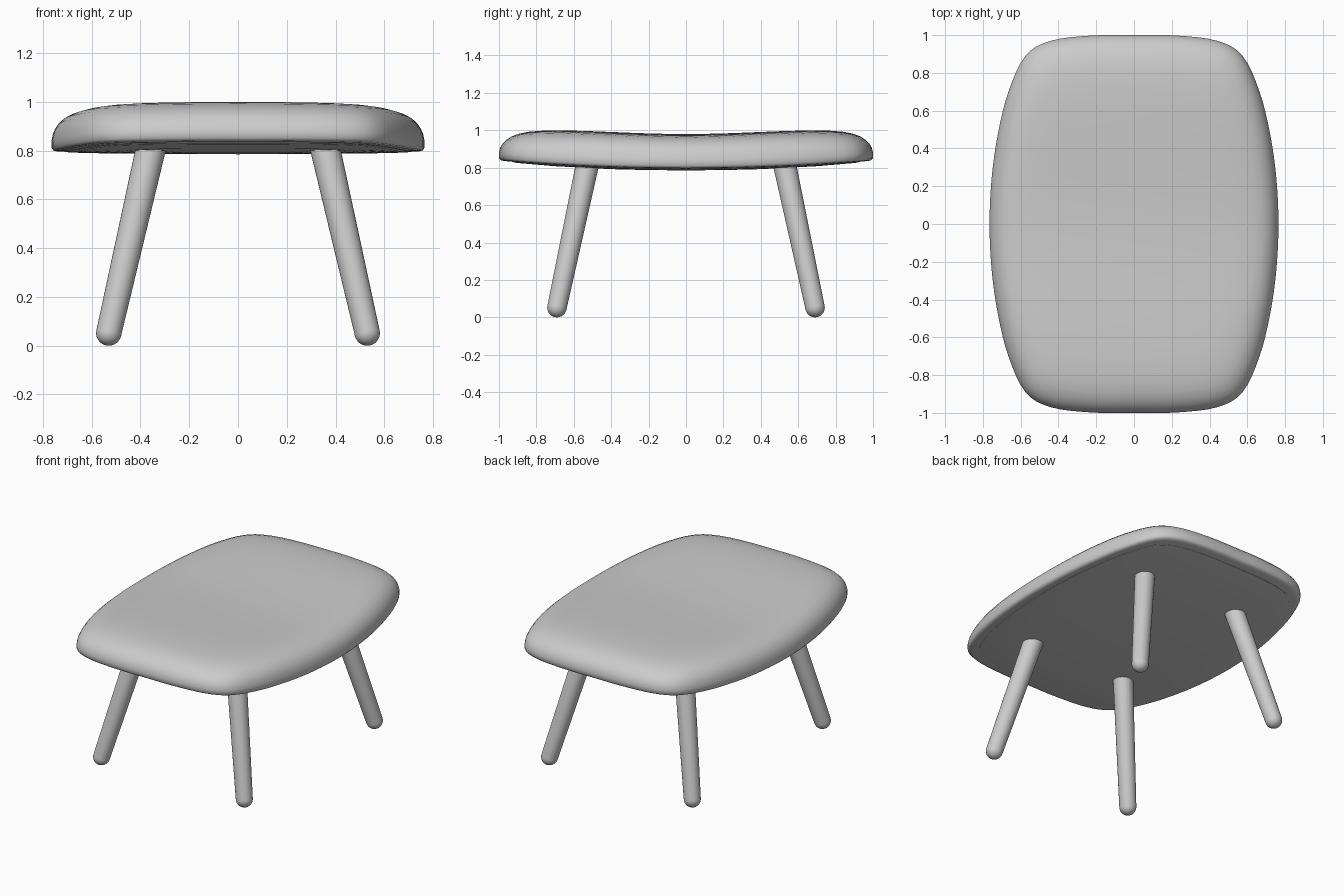
import bpy, bmesh, math
from mathutils import Vector

cube = bpy.data.objects.get("Cube")
if cube:
    bpy.data.objects.remove(cube, do_unlink=True)

grey = bpy.data.materials.new("plain grey")
grey.use_nodes = True
grey.diffuse_color = (0.6, 0.6, 0.6, 1)
grey.node_tree.nodes["Principled BSDF"].inputs["Base Color"].default_value = (0.6, 0.6, 0.6, 1)


def loft(name, rings, start, end):
    """Skin closed rings of points and close both ends on a centre point."""
    bm = bmesh.new()
    loops = [[bm.verts.new(p) for p in ring] for ring in rings]
    n = len(loops[0])
    for a, b in zip(loops, loops[1:]):
        for i in range(n):
            j = (i + 1) % n
            bm.faces.new((a[i], a[j], b[j], b[i]))
    for tip, ring in ((start, loops[0]), (end, loops[-1])):
        centre = bm.verts.new(tip)
        for i in range(n):
            bm.faces.new((ring[i], ring[(i + 1) % n], centre))
    bmesh.ops.recalc_face_normals(bm, faces=bm.faces)
    mesh = bpy.data.meshes.new(name)
    bm.to_mesh(mesh)
    bm.free()
    mesh.materials.append(grey)
    obj = bpy.data.objects.new(name, mesh)
    bpy.context.collection.objects.link(obj)
    bpy.ops.object.select_all(action='DESELECT')
    obj.select_set(True)
    bpy.context.view_layer.objects.active = obj
    bpy.ops.object.shade_smooth_by_angle(angle=math.radians(50))
    return obj


def smooth_closed(points, steps):
    """Pass a rounded closed curve through the points."""
    out, n = [], len(points)
    for i in range(n):
        a, b, c, d = (points[(i + k) % n] for k in (-1, 0, 1, 2))
        for s in range(steps):
            t = s / steps
            out.append(b + (c - a) * (t / 2) + (2 * a - 5 * b + 4 * c - d) * (t * t / 2)
                       + (3 * b - a - 3 * c + d) * (t ** 3 / 2))
    return out


# Seat outline: one quarter, mirrored twice
quarter = [Vector(p) for p in ((0.765, 0), (0.753, 0.25), (0.72, 0.48), (0.665, 0.7),
                               (0.575, 0.89), (0.44, 0.97), (0.22, 0.998), (0, 1))]
half = quarter + [Vector((-p.x, p.y)) for p in quarter[-2::-1]]
outline = smooth_closed(half + [Vector((p.x, -p.y)) for p in half[-2:0:-1]], 4)


def underside(x, y):
    return 0.797 + 0.041 * y * y


def top(x, y):
    dish = (1 - math.cos(math.pi * min(abs(y) / 0.75, 1))) / 2
    return 0.98 + 0.02 * dish - 0.03 * x * x


def seat_ring(scale, rise):
    ring = []
    for p in outline:
        x, y = p * scale
        low = underside(x, y)
        ring.append((x, y, low + rise * (top(x, y) - low)))
    return ring


# Padded seat: scale of the outline and share of the thickness
profile = [(0.5, 0), (0.9, 0), (0.97, 0), (0.99, 0.02), (1, 0.09), (1, 0.25), (0.993, 0.42),
           (0.98, 0.56), (0.96, 0.69), (0.93, 0.81), (0.89, 0.9), (0.84, 0.955), (0.78, 0.985),
           (0.7, 1), (0.6, 1), (0.5, 1), (0.4, 1), (0.3, 1), (0.2, 1), (0.1, 1)]
loft("seat_cushion", [seat_ring(s, r) for s, r in profile],
     (0, 0, underside(0, 0)), (0, 0, top(0, 0)))

# Base board just below the cushion
board = [(0.5, 0.05), (0.93, 0.05), (0.93, -0.01), (0.9, -0.03), (0.7, -0.05), (0.4, -0.06)]
loft("base_board", [seat_ring(s, r) for s, r in board],
     (0, 0, underside(0, 0) + 0.01), (0, 0, 0.785))


# Splayed tapered legs with round feet
def leg(name, sx, sy):
    head = Vector((0.348 * sx, 0.52 * sy, 0.85))
    foot = Vector((0.53 * sx, 0.69 * sy, 0.052))
    axis = (foot - head).normalized()
    u = axis.orthogonal().normalized()
    v = axis.cross(u)
    radius = 0.052
    steps = [(head, 0.062), (foot, radius)]
    for k in range(1, 8):
        a = k * math.pi / 16
        steps.append((foot + axis * radius * math.sin(a), radius * math.cos(a)))
    turns = [2 * math.pi * i / 32 for i in range(32)]
    rings = [[c + (u * math.cos(t) + v * math.sin(t)) * r for t in turns] for c, r in steps]
    loft(name, rings, head, foot + axis * radius)


for sx, side in ((1, "left"), (-1, "right")):
    for sy, end in ((-1, "front"), (1, "back")):
        leg(f"{end}_{side}_leg", sx, sy)
